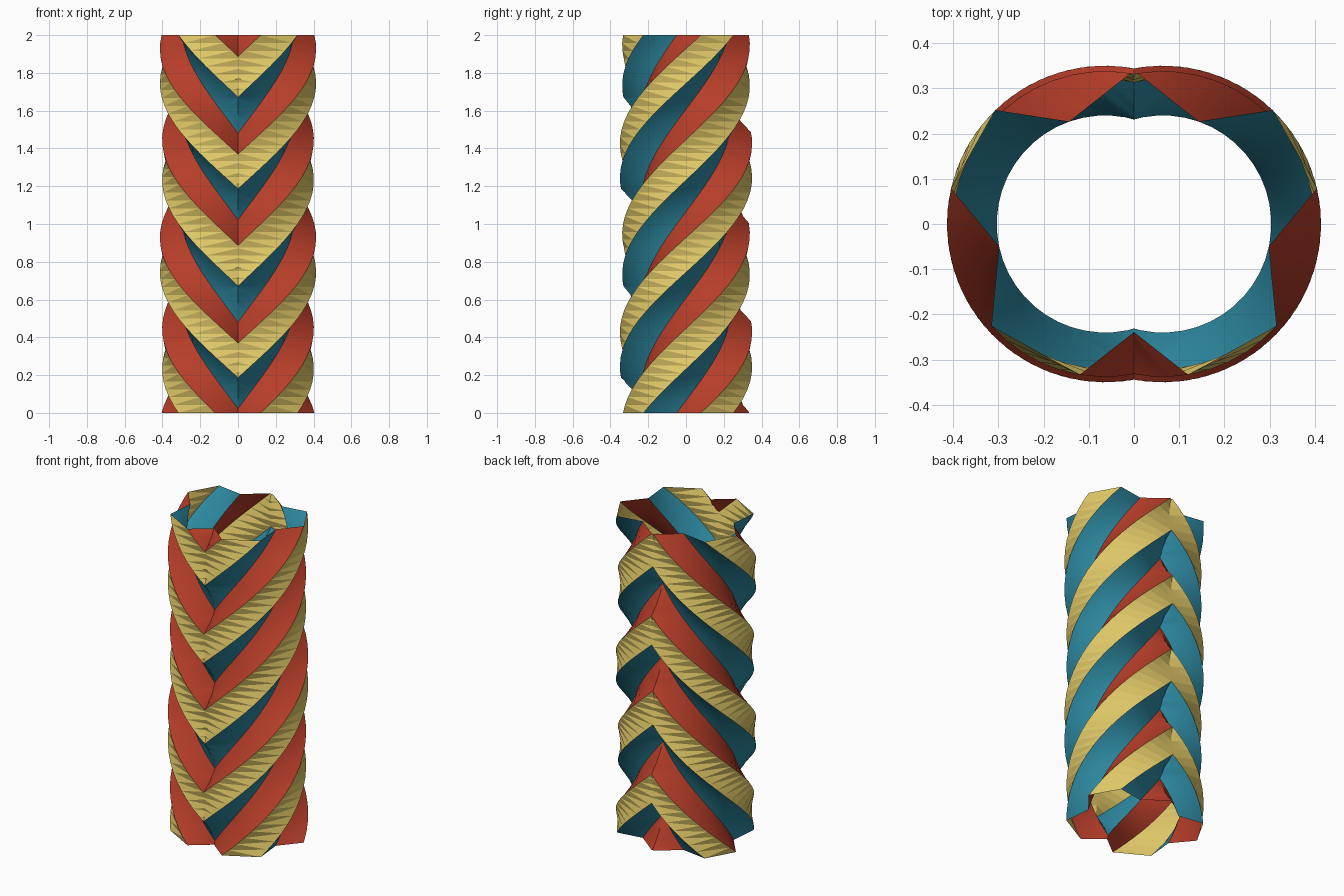
import bpy, bmesh, math

if "Cube" in bpy.data.objects:
    bpy.data.objects.remove(bpy.data.objects["Cube"])

HEIGHT = 2.0
STEPS = 48          # slices along the height
TURN = 2 * math.pi  # one full twist from bottom to top
OFFSET = 0.0635     # twist axis of the right half

# Half of the lobed cross-section (angle in degrees, radius); repeats after 180 degrees
HALF = [(-109.3, 0.24), (-80.4, 0.338), (-41.8, 0.338),
        (-11.8, 0.24), (13, 0.35), (46, 0.35)]
SECTION = [(math.radians(a + k), r) for k in (0, 180) for a, r in HALF]


def material(name, colour):
    m = bpy.data.materials.new(name)
    m.diffuse_color = (*colour, 1)
    m.use_nodes = True
    m.node_tree.nodes["Principled BSDF"].inputs["Base Color"].default_value = m.diffuse_color
    return m


# Strand colours, in the order they go round the section
strands = [material("brick_red", (0.47, 0.047, 0.022)),
           material("straw_yellow", (0.76, 0.59, 0.14)),
           material("teal_blue", (0.027, 0.26, 0.37))]

# Twisted, open-ended tube
bm = bmesh.new()
rings = []
for i in range(STEPS + 1):
    t = i / STEPS
    rings.append([bm.verts.new((OFFSET + r * math.cos(a + TURN * t),
                                r * math.sin(a + TURN * t), HEIGHT * t))
                  for a, r in SECTION])
n = len(SECTION)
for low, high in zip(rings, rings[1:]):
    for j in range(n):
        k = (j + 1) % n
        face = bm.faces.new((low[j], low[k], high[k], high[j]))
        face.material_index = j % 3

# Triangulate the warped strips, then keep only the right half
bmesh.ops.triangulate(bm, faces=bm.faces[:])
bmesh.ops.bisect_plane(bm, geom=bm.verts[:] + bm.edges[:] + bm.faces[:],
                       dist=1e-5, plane_co=(0, 0, 0), plane_no=(1, 0, 0),
                       clear_inner=True)

mesh = bpy.data.meshes.new("herringbone_tube")
bm.to_mesh(mesh)
bm.free()
for m in strands:
    mesh.materials.append(m)
tube = bpy.data.objects.new("herringbone_tube", mesh)
bpy.context.collection.objects.link(tube)
bpy.context.view_layer.objects.active = tube
tube.select_set(True)

# Mirror into the herringbone, then smooth along each strand
mirror = tube.modifiers.new("mirror", 'MIRROR')
mirror.use_clip = True
bpy.ops.object.modifier_apply(modifier=mirror.name)
bpy.ops.object.shade_smooth_by_angle(angle=math.radians(25))
